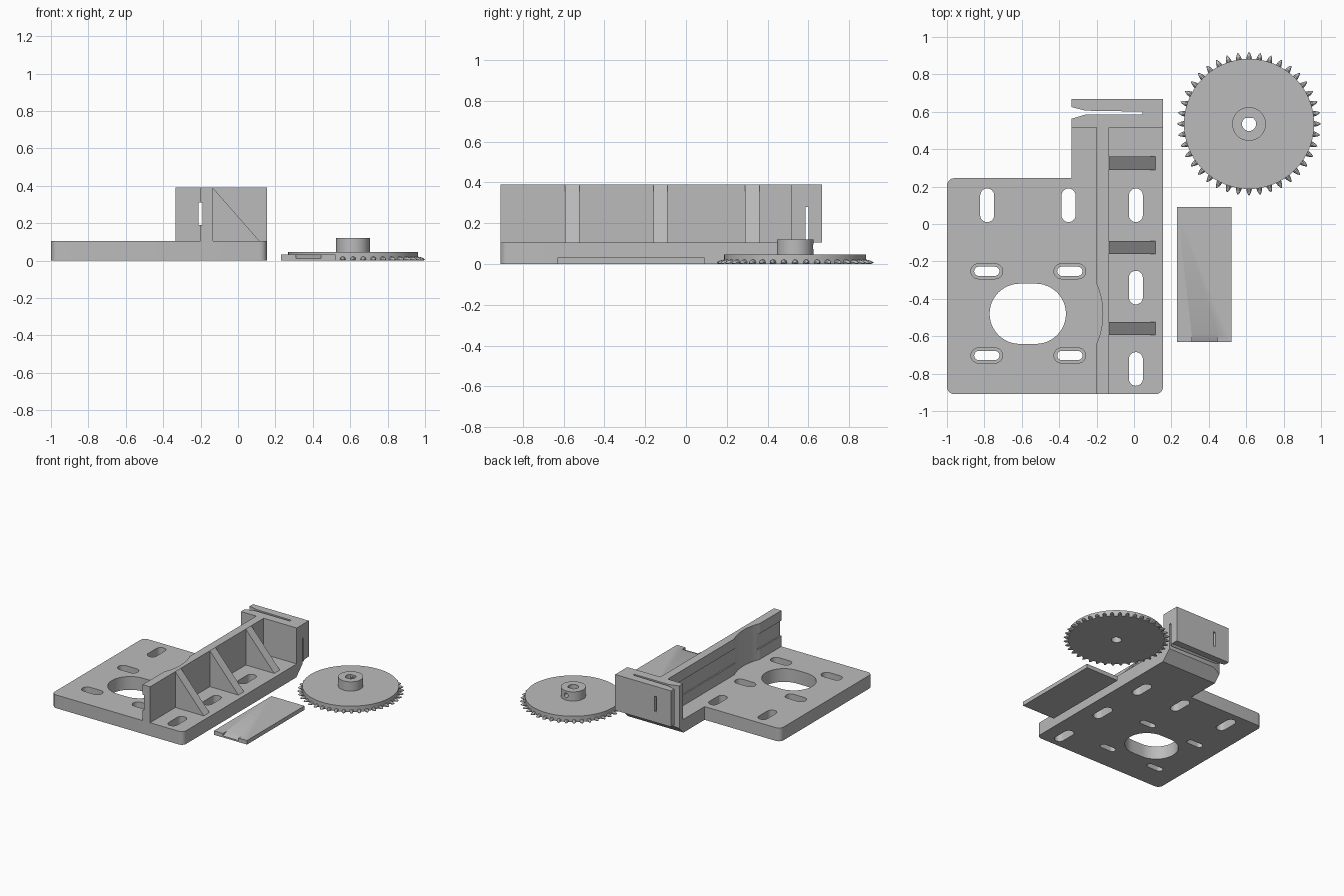
import bpy, bmesh, math

if "Cube" in bpy.data.objects:
    bpy.data.objects.remove(bpy.data.objects["Cube"])

grey = bpy.data.materials.new("plain grey")
grey.diffuse_color = (0.5, 0.5, 0.5, 1)
grey.use_nodes = True
grey.node_tree.nodes["Principled BSDF"].inputs["Base Color"].default_value = grey.diffuse_color


def finish(name, bm):
    """Turn a bmesh into a named object."""
    bmesh.ops.recalc_face_normals(bm, faces=bm.faces)
    me = bpy.data.meshes.new(name)
    bm.to_mesh(me)
    bm.free()
    me.materials.append(grey)
    ob = bpy.data.objects.new(name, me)
    bpy.context.collection.objects.link(ob)
    return ob


def prism(name, pts, lo, hi, axis="z"):
    """Extrude a 2D outline from lo to hi along an axis."""
    place = {"x": lambda a, b, c: (c, a, b),
             "y": lambda a, b, c: (a, c, b),
             "z": lambda a, b, c: (a, b, c)}[axis]
    bm = bmesh.new()
    low = [bm.verts.new(place(a, b, lo)) for a, b in pts]
    high = [bm.verts.new(place(a, b, hi)) for a, b in pts]
    bm.faces.new(low)
    bm.faces.new(high)
    n = len(pts)
    for i in range(n):
        j = (i + 1) % n
        bm.faces.new((low[i], low[j], high[j], high[i]))
    return finish(name, bm)


def rect(x0, x1, y0, y1):
    return [(x0, y0), (x1, y0), (x1, y1), (x0, y1)]


def arc(cx, cy, r, a0, a1, n):
    return [(cx + r * math.cos(math.radians(a0 + (a1 - a0) * i / n)),
             cy + r * math.sin(math.radians(a0 + (a1 - a0) * i / n)))
            for i in range(n + 1)]


def circle(cx, cy, r, n=48):
    return arc(cx, cy, r, 0, 360, n)[:-1]


def stadium(cx, cy, lx, ly, n=12):
    """Rounded slot outline with overall size lx by ly."""
    r, d = min(lx, ly) / 2, abs(lx - ly) / 2
    if lx > ly:
        return arc(cx + d, cy, r, -90, 90, n) + arc(cx - d, cy, r, 90, 270, n)
    return arc(cx, cy + d, r, 0, 180, n) + arc(cx, cy - d, r, 180, 360, n)


def cut(target, *args):
    """Subtract a prism from the target."""
    tool = prism("cutter", *args)
    tool.hide_render = True
    mod = target.modifiers.new("cut", "BOOLEAN")
    mod.operation, mod.solver, mod.object = "DIFFERENCE", "EXACT", tool
    bpy.context.view_layer.objects.active = target
    bpy.ops.object.modifier_apply(modifier=mod.name)
    bpy.data.objects.remove(tool)


TOP, WALL_TOP = 0.105, 0.39

# Base plate with rounded corners and a sloped underside below the end block
outline = (arc(-0.96, -0.87, 0.04, 180, 270, 6) + arc(0.115, -0.87, 0.04, 270, 360, 6)
           + [(0.155, 0.615), (-0.335, 0.615), (-0.335, 0.245)]
           + arc(-0.96, 0.205, 0.04, 90, 180, 6))
base = prism("base_plate", outline, 0, TOP)
for v in base.data.vertices:
    if v.co.y > 0.6 and v.co.z < 0.01:
        v.co.y = 0.51

# Mounting slots, motor opening and recessed motor screw slots
for x, y in ((-0.785, 0.1), (-0.35, 0.1), (0.01, 0.1), (0.01, -0.34), (0.01, -0.775)):
    cut(base, stadium(x, y, 0.075, 0.18), -0.1, 0.2)
cut(base, stadium(-0.568, -0.48, 0.408, 0.322, 24), -0.1, 0.2)
for x in (-0.787, -0.343):
    for y in (-0.253, -0.703):
        cut(base, stadium(x, y, 0.135, 0.05), -0.1, 0.2)
        cut(base, stadium(x, y, 0.17, 0.08), 0.055, 0.2)

# Upright wall with a long shallow groove and a scallop for the motor
wall = prism("upright_wall", rect(-0.2, -0.135, -0.91, 0.515), TOP, WALL_TOP)
cut(wall, rect(-0.25, -0.19, 0.19, 0.31), -1, 0.6, "y")
cut(wall, circle(-0.57, -0.48, 0.403, 96), 0.0, 0.5)

# Triangular ribs bracing the wall
for i, y in enumerate((-0.558, -0.125, 0.325)):
    prism(f"rib_{i + 1}", [(-0.135, TOP), (0.115, TOP), (-0.135, WALL_TOP)],
          y - 0.035, y + 0.035, "y")

# End block with a funnelled slot, a side opening and a small window
block = prism("end_block", rect(-0.335, 0.155, 0.515, 0.667), TOP, WALL_TOP)
funnel = [(-0.36, 0.555), (-0.26, 0.585), (0.045, 0.585),
          (0.045, 0.601), (-0.26, 0.606), (-0.36, 0.632)]
for part in (block, base):
    cut(part, funnel, -0.1, 0.5)
    cut(part, rect(0.03, 0.2, 0.585, 0.601), -0.1, 0.28)
cut(block, rect(-0.21, -0.19, 0.19, 0.31), 0.4, 0.8, "y")

# Loose cover strip with a ramped notch at its front edge
cover = prism("cover_strip", rect(0.23, 0.52, -0.63, 0.09), 0, 0.032)
cut(cover, [(-0.7, -0.018), (-0.585, 0.032), (-0.585, 0.06), (-0.7, 0.06)],
    0.31, 0.445, "x")

# Toothed wheel: disc and hub share a D-shaped bore, hub has a set screw hole
GX, GY = 0.615, 0.535
bore = arc(GX, GY, 0.038, 125, 415, 24)
disc = prism("wheel_disc", circle(GX, GY, 0.348, 80), 0, 0.047)
hub = prism("wheel_hub", circle(GX, GY, 0.09), 0.047, 0.12)
for part in (disc, hub):
    cut(part, bore, -0.1, 0.3)
cut(hub, circle(GX, 0.085, 0.018, 20), GY + 0.01, GY + 0.2, "y")

# Pointed, rounded teeth around the bottom rim
bm = bmesh.new()
PROFILE = ((0.34, 0.015), (0.352, 0.0145), (0.366, 0.011), (0.377, 0.006), (0.384, 0.001))
COUNT, SIDES = 40, 10
for t in range(COUNT):
    a = 2 * math.pi * t / COUNT + math.pi / 2
    ca, sa = math.cos(a), math.sin(a)
    rings = []
    for d, r in PROFILE:
        ring = []
        for s in range(SIDES):
            b = 2 * math.pi * s / SIDES
            w, z = r * math.cos(b), max(0, 0.007 + r * math.sin(b))
            ring.append(bm.verts.new((GX + d * ca - w * sa, GY + d * sa + w * ca, z)))
        rings.append(ring)
    bm.faces.new(rings[0])
    bm.faces.new(rings[-1])
    for p, q in zip(rings, rings[1:]):
        for s in range(SIDES):
            n = (s + 1) % SIDES
            bm.faces.new((p[s], p[n], q[n], q[s]))
finish("wheel_teeth", bm)

# Smooth round surfaces while keeping edges sharp
for ob in bpy.context.scene.objects:
    ob.select_set(True)
bpy.context.view_layer.objects.active = base
bpy.ops.object.shade_smooth_by_angle(angle=math.radians(30))
